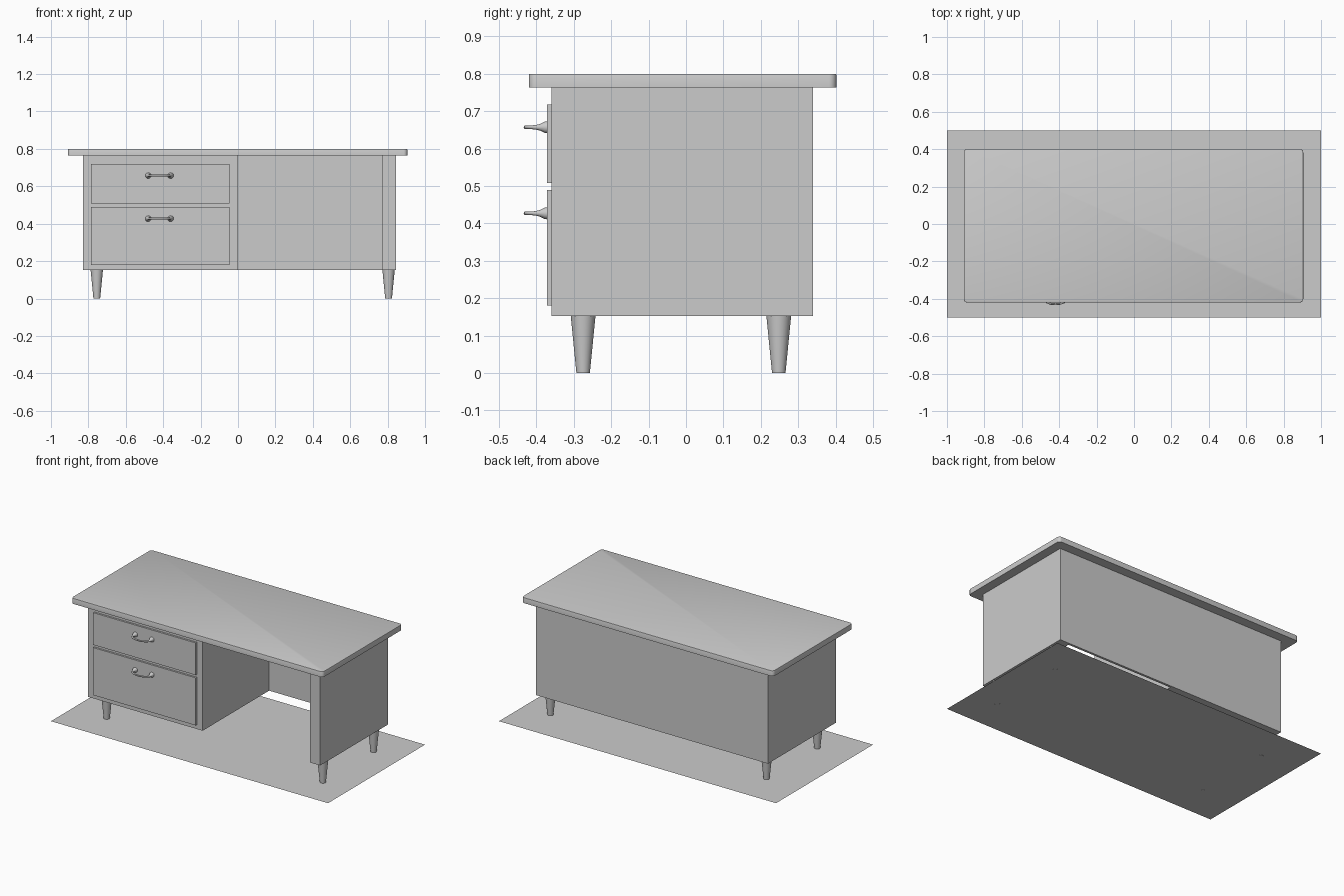
import bpy
import bmesh
import math
from mathutils import Matrix, Vector

if "Cube" in bpy.data.objects:
    bpy.data.objects.remove(bpy.data.objects["Cube"])

GREY = (0.6, 0.6, 0.6, 1)
grey = bpy.data.materials.new("plain_grey")
grey.use_nodes = True
grey.diffuse_color = GREY
grey.node_tree.nodes["Principled BSDF"].inputs["Base Color"].default_value = GREY


def add(name, bm):
    mesh = bpy.data.meshes.new(name)
    bm.to_mesh(mesh)
    bm.free()
    mesh.materials.append(grey)
    ob = bpy.data.objects.new(name, mesh)
    bpy.context.collection.objects.link(ob)
    return ob


def smooth(ob):
    bpy.ops.object.select_all(action='DESELECT')
    ob.select_set(True)
    bpy.context.view_layer.objects.active = ob
    bpy.ops.object.shade_smooth_by_angle(angle=math.radians(40))


def box(name, x, y, z, corner=0.0, rim=0.0):
    """Box between limits, with optional rounded upright corners and softened top rim."""
    bm = bmesh.new()
    size = Vector((x[1] - x[0], y[1] - y[0], z[1] - z[0]))
    centre = Vector((sum(x), sum(y), sum(z))) / 2
    bmesh.ops.create_cube(bm, size=1, matrix=Matrix.Translation(centre) @ Matrix.Diagonal((*size, 1)))
    if corner:
        upright = [e for e in bm.edges if abs(e.verts[0].co.z - e.verts[1].co.z) > size.z / 2]
        bmesh.ops.bevel(bm, geom=upright, offset=corner, segments=6, profile=0.5, affect='EDGES')
    if rim:
        level = [e for e in bm.edges if all(abs(v.co.z - z[1]) < rim for v in e.verts)]
        bmesh.ops.bevel(bm, geom=level, offset=rim, segments=2, profile=0.5, affect='EDGES')
    return add(name, bm)


# Floor sheet
bm = bmesh.new()
bmesh.ops.create_grid(bm, x_segments=1, y_segments=1, size=1,
                      matrix=Matrix.Translation((0, 0, 0.001)) @ Matrix.Diagonal((1, 0.5, 1, 1)))
add("floor", bm)

# Desk body
BOTTOM, TOP = 0.152, 0.766
FRONT, BACK = -0.36, 0.34
box("drawer_cabinet", (-0.83, -0.003), (FRONT, BACK), (BOTTOM, TOP))
box("side_panel", (0.77, 0.845), (FRONT, BACK), (BOTTOM, TOP))
box("back_panel", (-0.003, 0.77), (BACK - 0.015, BACK), (BOTTOM, TOP))
smooth(box("desk_top", (-0.91, 0.905), (-0.42, 0.402), (0.764, 0.8), corner=0.02, rim=0.003))

# Drawer fronts
box("upper_drawer_front", (-0.785, -0.045), (-0.372, FRONT), (0.508, 0.718))
box("lower_drawer_front", (-0.785, -0.045), (-0.372, FRONT), (0.18, 0.49))

# Tapered legs
for side, x in (("right", -0.755), ("left", 0.805)):
    for end, y in (("front", -0.275), ("back", 0.248)):
        bm = bmesh.new()
        bmesh.ops.create_cone(bm, cap_ends=True, segments=32, radius1=0.018, radius2=0.033,
                              depth=BOTTOM, matrix=Matrix.Translation((x, y, BOTTOM / 2)))
        smooth(add(f"{end}_{side}_leg", bm))

# Bowed handles with flared feet: half path of (x offset, y, radius), mirrored
HALF = [(0.06, -0.371, 0.016), (0.06, -0.377, 0.0155), (0.06, -0.39, 0.009),
        (0.059, -0.402, 0.006), (0.054, -0.412, 0.005), (0.044, -0.42, 0.005),
        (0.024, -0.427, 0.005), (0, -0.429, 0.005)]
path = [(-x, y, r) for x, y, r in HALF] + HALF[-2::-1]


def handle(name, cx, cz, sides=12):
    """Sweep a round section of changing radius along the bowed path."""
    bm = bmesh.new()
    rings = []
    for i, (x, y, r) in enumerate(path):
        before, after = path[max(i - 1, 0)], path[min(i + 1, len(path) - 1)]
        tangent = Vector((after[0] - before[0], after[1] - before[1], 0)).normalized()
        across = tangent.cross(Vector((0, 0, 1)))
        ring = []
        for k in range(sides):
            a = math.tau * k / sides
            p = Vector((cx + x, y, cz)) + across * (r * math.cos(a))
            p.z += r * math.sin(a)
            ring.append(bm.verts.new(p))
        rings.append(ring)
    for a, b in zip(rings, rings[1:]):
        for k in range(sides):
            n = (k + 1) % sides
            bm.faces.new((a[k], a[n], b[n], b[k]))
    bm.faces.new(rings[0])
    bm.faces.new(rings[-1])
    bmesh.ops.recalc_face_normals(bm, faces=bm.faces)
    smooth(add(name, bm))


handle("upper_drawer_handle", -0.42, 0.657)
handle("lower_drawer_handle", -0.42, 0.427)
